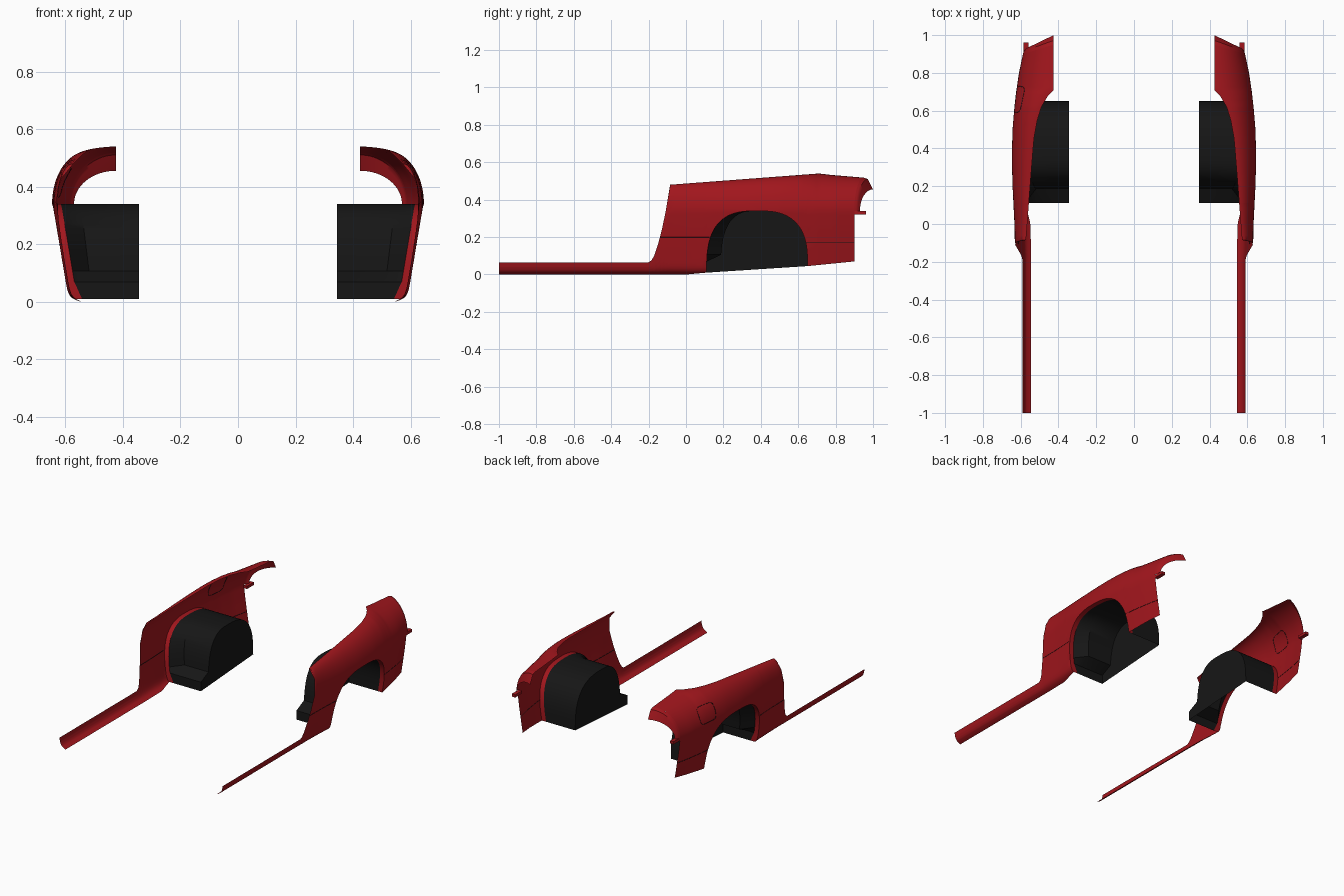
import bpy, bmesh
from math import sin, cos, pi, sqrt, radians

if "Cube" in bpy.data.objects:
    bpy.data.objects.remove(bpy.data.objects["Cube"])


def material(name, rgb):
    m = bpy.data.materials.new(name)
    m.diffuse_color = (*rgb, 1)
    m.use_nodes = True
    m.node_tree.nodes["Principled BSDF"].inputs["Base Color"].default_value = m.diffuse_color
    return m


RED = material("red_paint", (0.36, 0.008, 0.012))
BLACK = material("black_plastic", (0.008, 0.008, 0.008))


def lerp(table, t):
    if t <= table[0][0]:
        return table[0][1]
    for (a, p), (b, q) in zip(table, table[1:]):
        if t <= b:
            return p + (q - p) * (t - a) / (b - a)
    return table[-1][1]


# Body shape along the length: widest x, inner top x, top height, rear wrap
WIDE = [(-.17, .63), (0, .633), (.1, .638), (.2, .643), (.35, .647), (.5, .643), (.6, .635),
        (.7, .624), (.8, .609), (.9, .588), (.915, .583), (.93, .57)]
INNER = [(-.085, .572), (0, .565), (.2, .55), (.45, .53), (.55, .512), (.62, .49),
         (.68, .455), (.71, .425)]
TOP = [(-.085, .48), (.71, .54), (.9, .518), (.915, .51), (.93, .455)]
WRAP = [(.78, 0), (.9, .05), (.915, .057), (.93, .07)]
# Tuck-under of the lower body by height
TUCK = [(0, .085), (.006, .072), (.015, .058), (.025, .051), (.04, .045), (.065, .04),
        (.15, .026), (.25, .011), (.34, 0)]
BELT = .34


def surf(v, z):
    wide, inner, top = lerp(WIDE, v), lerp(INNER, v), lerp(TOP, v)
    if z <= BELT:
        return (wide - lerp(TUCK, z), v, z)
    h = min(1, (z - BELT) / (top - BELT))
    c = sqrt(1 - h * h)
    return (inner + (wide - inner) * c, v + lerp(WRAP, v) * (1 - c), z)


def grid(bm, rows):
    vs = [[bm.verts.new(p) for p in r] for r in rows]
    for a, b in zip(vs, vs[1:]):
        for k in range(len(a) - 1):
            bm.faces.new((a[k], b[k], b[k + 1], a[k + 1]))
    return vs


def finish(bm, name, mat, merge=True):
    if merge:
        bmesh.ops.remove_doubles(bm, verts=bm.verts, dist=1e-5)
    me = bpy.data.meshes.new(name)
    bm.to_mesh(me)
    bm.free()
    me.materials.append(mat)
    ob = bpy.data.objects.new(name, me)
    bpy.context.collection.objects.link(ob)
    bpy.ops.object.select_all(action='DESELECT')
    ob.select_set(True)
    bpy.context.view_layer.objects.active = ob
    bpy.ops.object.shade_smooth_by_angle(angle=radians(35))
    ob.modifiers.new("mirror", 'MIRROR').use_axis[0] = True
    return ob


def span(a, b, n):
    return [a + (b - a) * i / n for i in range(n + 1)]


# Wheel arch outline (y, z), front to rear
N_ARCH, EXP = 36, 2 / 2.8
arch = []
for i in range(N_ARCH + 1):
    t = pi * i / N_ARCH
    c, s = cos(t), max(0, sin(t))
    y = .38 - .27 * (abs(c) ** EXP) * (1 if c > 0 else -1)
    base = .01 + .035 * i / N_ARCH
    arch.append((y, base + (.34 - base) * s ** EXP))

# Quarter panel with sill: columns of (y, bottom, top)
cols = [(y, 0, .065) for y in span(-1, -.25, 6)]
cols += [(y, 0, z) for y, z in [(-.2, .065), (-.185, .075), (-.17, .10), (-.15, .16),
                                (-.13, .235), (-.11, .33), (-.095, .42)]]
cols += [(y, .01 * max(0, y) / .11, lerp(TOP, y)) for y in span(-.085, .11, 8)[:-1]]
cols += [(y, z, lerp(TOP, y)) for y, z in arch]
rear_y = sorted(span(.65, .9, 10)[1:] + [.71])
cols += [(y, .045 + .1 * (y - .65), lerp(TOP, y)) for y in rear_y]
tail = [(y, BELT, lerp(TOP, y)) for y in (.9, .908, .915, .92, .925, .93)]


def column(c, n=30):
    y, lo, hi = c
    return [surf(y, lo + (hi - lo) * (1 - cos(pi * k / n)) / 2) for k in range(n + 1)]


bm = bmesh.new()
grid(bm, [column(c) for c in cols])
grid(bm, [column(c) for c in tail])
# Inward lip around the wheel arch
LIP = .03
lip = [surf(y, z) for y, z in arch]
grid(bm, [[(x - LIP, y, z), (x, y, z)] for x, y, z in lip])
finish(bm, "rear_quarter_panel", RED)

# Small lamp bracket behind the panel
bm = bmesh.new()
bmesh.ops.create_cube(bm, size=1)
for v in bm.verts:
    v.co = (.572 + v.co.x * .025, .927 + v.co.y * .07, .33 + v.co.z * .018)
finish(bm, "lamp_bracket", RED)

# Wheel well liner, closed on the inner side, with a step at the front foot
bm = bmesh.new()
rows = []
for x, y, z in lip:
    yi = .38 - (.38 - y) * .72 if (y < .38 and z > .08) else y
    xo = x - LIP
    rows.append([(.345, yi, z), (.345 + (xo - .345) * .75, yi, z), (xo, y, z)])
vs = grid(bm, rows)
bm.faces.new([r[0] for r in vs])
finish(bm, "wheel_well_liner", BLACK, merge=False)


# Thin panel gaps that follow the body surface
def gap(name, pts, side, closed=False):
    cu = bpy.data.curves.new(name, 'CURVE')
    cu.dimensions = '3D'
    cu.bevel_depth = .0015
    cu.bevel_resolution = 0
    cu.materials.append(BLACK)
    sp = cu.splines.new('POLY')
    sp.points.add(len(pts) - 1)
    for p, (y, z) in zip(sp.points, pts):
        x, yy, zz = surf(y, z)
        p.co = (x * side, yy, zz, 1)
    sp.use_cyclic_u = closed
    bpy.context.collection.objects.link(bpy.data.objects.new(name, cu))


for side, label in ((1, "right"), (-1, "left")):
    gap("rear_seam_" + label, [(y, .17) for y in span(.642, .9, 8)], side)
    gap("front_seam_" + label, [(y, .2) for y in span(-.138, .125, 8)], side)

# Fuel door outline, left side only
door = []
for i in range(40):
    t = 2 * pi * i / 40
    c, s = cos(t), sin(t)
    door.append((.66 + .068 * abs(c) ** .45 * (1 if c > 0 else -1),
                 .415 + .052 * abs(s) ** .45 * (1 if s > 0 else -1)))
gap("fuel_door", door, -1, True)
